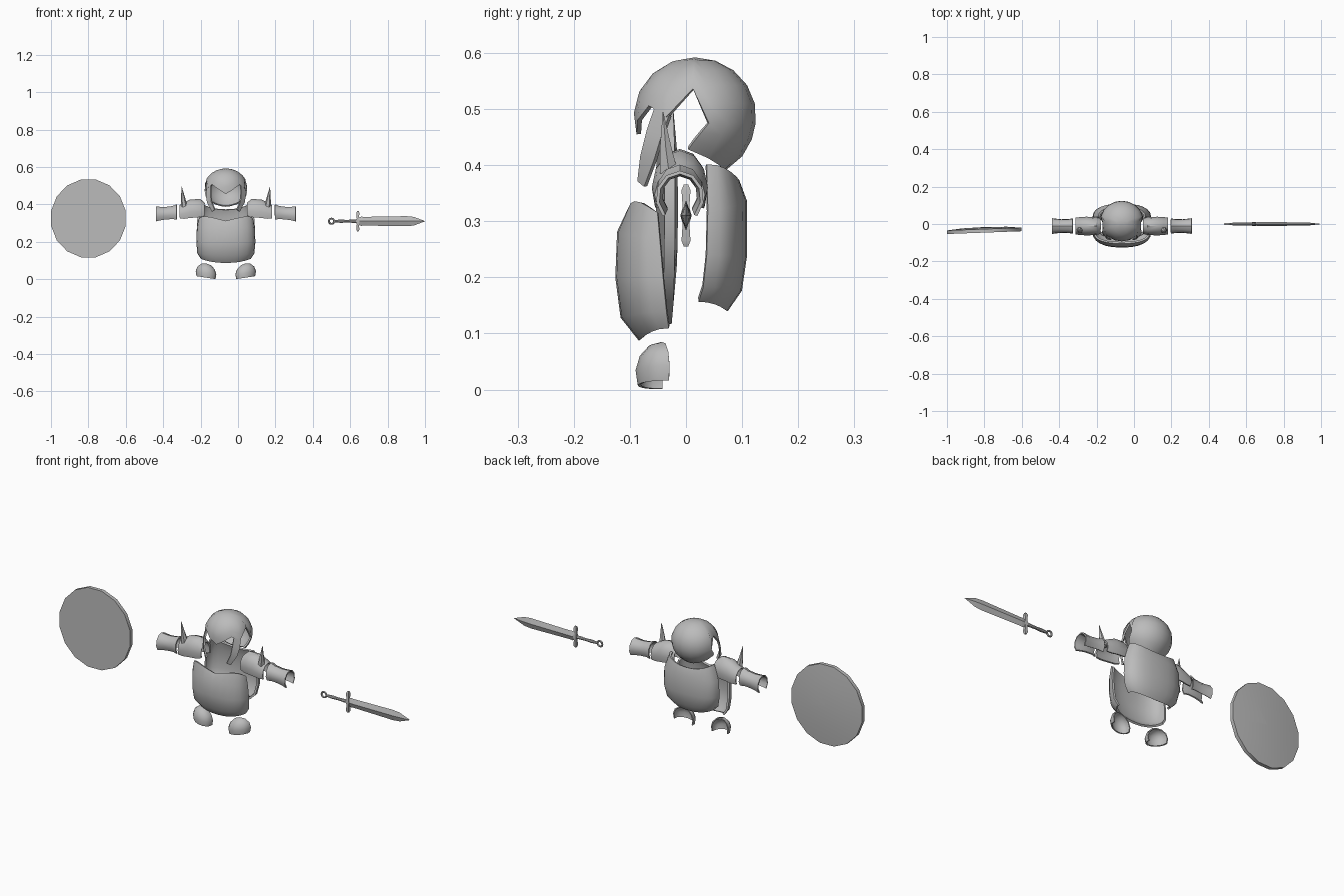
import bpy, bmesh
from math import sin, cos, pi, radians, acos, sqrt

cube = bpy.data.objects.get("Cube")
if cube:
    bpy.data.objects.remove(cube, do_unlink=True)

BODY_X = -0.065  # the wearer's centre line

metal = bpy.data.materials.new("grey_metal")
metal.use_nodes = True
GREY = (0.5, 0.5, 0.5, 1)
metal.diffuse_color = GREY
metal.node_tree.nodes["Principled BSDF"].inputs["Base Color"].default_value = GREY


def lerp(a, b, t):
    return a + (b - a) * t


def build(name, patches, closed=False, mirror=False, thickness=0, x=0, angle=35):
    """Skin rows of points into a mesh, then mirror and thicken it."""
    bm = bmesh.new()
    for rows in patches:
        grid = [[bm.verts.new(p) for p in row] for row in rows]
        n = len(rows[0])
        for r0, r1 in zip(grid, grid[1:]):
            for i in range(n if closed else n - 1):
                j = (i + 1) % n
                bm.faces.new((r0[i], r0[j], r1[j], r1[i]))
        if closed:
            bm.faces.new(grid[0])
            bm.faces.new(grid[-1])
    bmesh.ops.remove_doubles(bm, verts=bm.verts, dist=0.0002)
    bmesh.ops.recalc_face_normals(bm, faces=bm.faces)
    mesh = bpy.data.meshes.new(name)
    bm.to_mesh(mesh)
    bm.free()
    mesh.materials.append(metal)
    ob = bpy.data.objects.new(name, mesh)
    bpy.context.collection.objects.link(ob)
    ob.location.x = x
    if mirror:
        ob.modifiers.new("Mirror", 'MIRROR')
    if thickness:
        solid = ob.modifiers.new("Solidify", 'SOLIDIFY')
        solid.thickness = thickness
        solid.offset = 0
    bpy.ops.object.select_all(action='DESELECT')
    ob.select_set(True)
    bpy.context.view_layer.objects.active = ob
    bpy.ops.object.convert(target='MESH')
    bpy.ops.object.shade_smooth_by_angle(angle=radians(angle))
    return ob


def armour(name, patches, thickness=0.008):
    return build(name, patches, mirror=True, thickness=thickness, x=BODY_X)


# Helmet: skull with brow point and ear arches, plus a nape flap
HZ, HR = 0.488, 0.1


def helm_point(az, z):
    f = sqrt(max(0, 1 - ((z - HZ) / (HR if z > HZ else 0.11)) ** 2))
    return (0.113 * f * sin(radians(az)), 0.016 - 0.105 * f * cos(radians(az)), z)


brim = [(0, .455), (20, .48), (40, .505), (62, .485), (88, .535)]
brim += [(lerp(103, 180, i / 4), .475) for i in range(5)]
skull = []
for r in range(6):
    row = []
    for az, low in brim:
        th = acos(max(-1, (low - HZ) / HR)) * r / 5
        row.append(helm_point(az, HZ + HR * cos(th) if r < 5 else low))
    skull.append(row)
nape = []
for r in range(4):
    v = r / 3
    nape.append([helm_point(lerp(lerp(103, 180, i / 4), lerp(82, 180, i / 4), v),
                            lerp(.475, lerp(.43, .39, sin(i * pi / 8)), v))
                 for i in range(5)])
armour("helmet", [skull, nape])

# Cheek guards hanging from the brow
armour("cheek_guards", [[
    [(.078, -.052, .508), (.1, -.028, .488)],
    [(.08, -.068, .46), (.104, -.042, .45)],
    [(.076, -.079, .415), (.098, -.054, .41)],
    [(.058, -.084, .372), (.072, -.072, .362)]]])


def plate(rows, n=6):
    """Half shell: each row is centre z, side z, bump, half width, mid y, side y."""
    out = []
    for zc, zs, bump, w, ym, ys in rows:
        row = []
        for i in range(n + 1):
            a = i / n * pi / 2
            row.append((w * sin(a) ** 0.85,
                        lerp(ys, ym, max(0, cos(a)) ** 0.85),
                        lerp(zc, zs, sin(a) ** 2) + bump * sin(2 * a)))
        out.append(row)
    return out


# Breastplate and backplate
armour("breastplate", [plate([
    (.09, .112, 0, .13, -.08, -.03),
    (.13, .14, 0, .148, -.112, -.034),
    (.2, .2, 0, .153, -.121, -.04),
    (.28, .27, 0, .15, -.118, -.046),
    (.31, .315, .022, .143, -.1, -.05)])], .01)
armour("backplate", [plate([
    (.142, .16, 0, .115, .07, .022),
    (.178, .185, 0, .14, .095, .03),
    (.24, .24, 0, .152, .104, .036),
    (.335, .32, 0, .148, .104, .038),
    (.372, .4, 0, .122, .09, .036)])], .01)


def arch(rows, spread, n=8, y0=-.011):
    """Tunnel along x: each row is x, y radius, centre z, height."""
    out = []
    for x, ry, zc, h in rows:
        out.append([(x, y0 + ry * sin(a), zc + h * cos(a))
                    for a in (radians(lerp(-spread, spread, i / n)) for i in range(n + 1))])
    return out


# Shoulder guards with a spike each
armour("shoulder_guards", [arch([
    (.115, .038, .36, .045), (.138, .044, .362, .063),
    (.19, .046, .358, .064), (.222, .044, .35, .056),
    (.246, .041, .346, .046)], 118)])


def ring(cx, cy, cz, r, n=6):
    return [(cx + r * cos(2 * pi * i / n), cy + r * sin(2 * pi * i / n), cz) for i in range(n)]


build("shoulder_spikes", [[ring(.222, -.03, .385, .019), ring(.228, -.036, .43, .012),
                           ring(.236, -.041, .495, .0005)]],
      closed=True, mirror=True, x=BODY_X)

# Forearm guards, flared at both ends
armour("forearm_guards", [arch([
    (.262, .039, .352, .046), (.285, .035, .35, .038),
    (.325, .034, .346, .037), (.352, .037, .344, .04),
    (.374, .04, .342, .045)], 135)], .006)

# Toe caps, open at the back and underneath
toe = []
for r in range(5):
    e = radians(lerp(90, -24, r / 4))
    row = []
    for i in range(9):
        a = radians(lerp(-100, 100, i / 8))
        dx = .053 * sin(a) * cos(e)
        row.append((.106 + dx, -.043 - .044 * cos(a) * cos(e) + .12 * dx,
                    .03 + .052 * sin(e) + .16 * dx))
    toe.append(row)
armour("toe_caps", [toe], .006)

# Round shield, slightly domed at the back
SX, SZ = -0.8, 0.325
shield = []
for y, r in [(-.046, .0005), (-.046, 1), (-.027, 1), (-.019, .6), (-.016, .0005)]:
    row = []
    for i in range(16):
        a = 2 * pi * (i + .5) / 16
        dx, dz = .203 * r * cos(a), .212 * r * sin(a)
        row.append((SX + dx, y + .0375 * dx, SZ + dz))
    shield.append(row)
build("shield", [shield], closed=True)


# Sword lying along x
def loft(rows, n, z0=.31):
    return [[(x, hy * cos(2 * pi * i / n), z0 + hz * sin(2 * pi * i / n))
             for i in range(n)] for x, hz, hy in rows]


build("sword_blade", [loft([(.64, .018, .007), (.66, .025, .01), (.67, .023, .01),
                            (.9, .027, .009), (.94, .023, .007), (1, .0005, .0005)], 4)],
      closed=True, angle=20)
build("sword_grip", [loft([(.515, .006, .006), (.55, .009, .008), (.58, .007, .007),
                           (.62, .009, .008), (.64, .008, .008)], 8)], closed=True)
guard = []
for dz, w in [(-.055, .004), (-.045, .008), (-.015, .006), (0, .01),
              (.015, .006), (.045, .008), (.055, .004)]:
    guard.append([(.641 + sx * w, sy * w, .31 + dz)
                  for sx, sy in ((-1, -1), (1, -1), (1, 1), (-1, 1))])
build("sword_guard", [guard], closed=True)
bpy.ops.mesh.primitive_torus_add(location=(.5, 0, .31), rotation=(pi / 2, 0, 0),
                                 major_radius=.014, minor_radius=.005,
                                 major_segments=12, minor_segments=6)
pommel = bpy.context.object
pommel.name = "sword_pommel_ring"
pommel.data.materials.append(metal)
bpy.ops.object.shade_smooth_by_angle(angle=radians(60))
